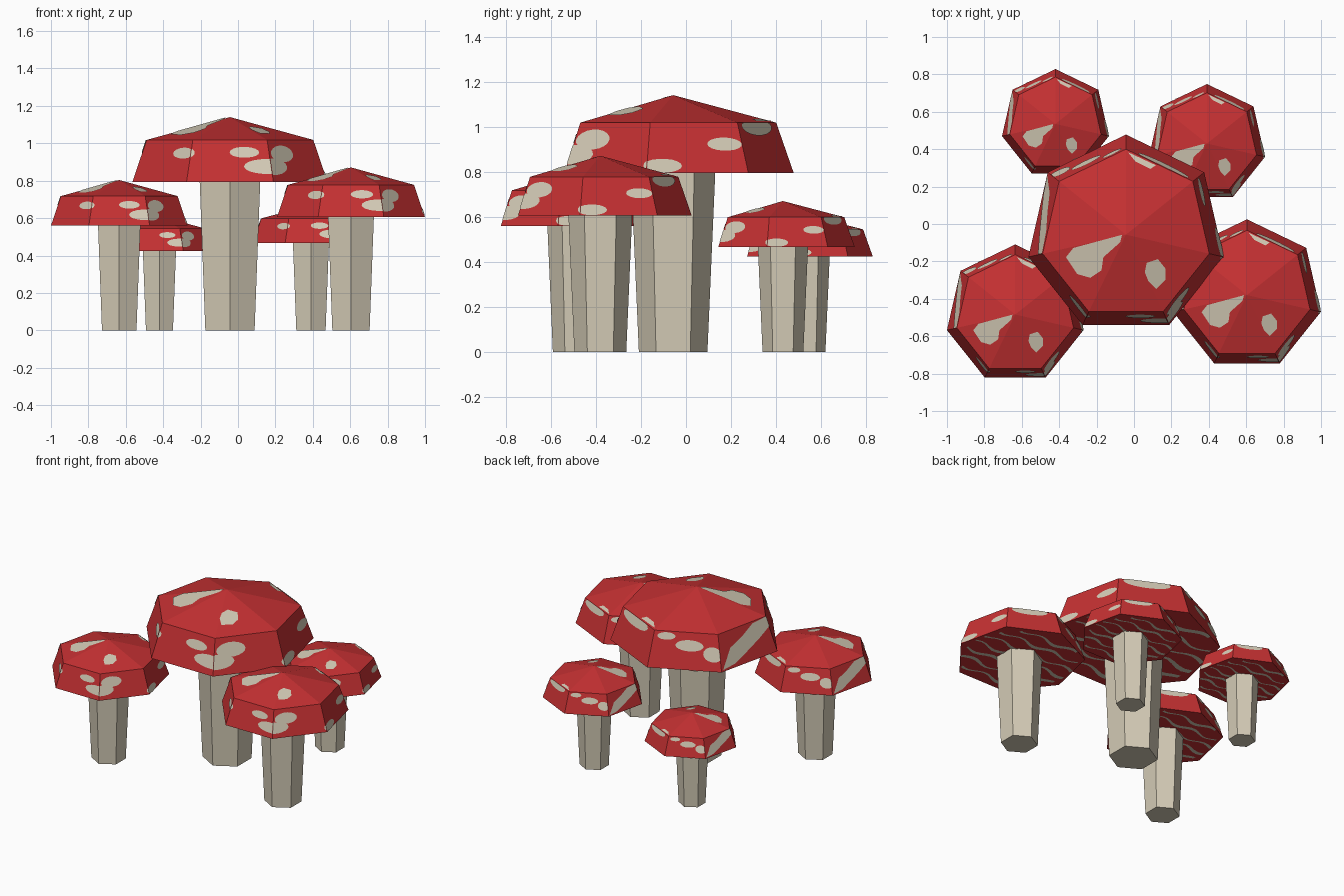
import bpy, bmesh
from math import sin, cos, pi, sqrt
from mathutils import Vector

cube = bpy.data.objects.get("Cube")
if cube:
    bpy.data.objects.remove(cube, do_unlink=True)

SIDES = 7
BASE_Z, SHOULDER_Z, APEX_Z = 0.794, 1.018, 1.14
RIM_R, SHOULDER_R = 0.535, 0.457
LIFT = 0.004          # height of painted plates above the surface


def material(name, colour):
    mat = bpy.data.materials.new(name)
    mat.use_nodes = True
    mat.diffuse_color = (*colour, 1)
    mat.node_tree.nodes["Principled BSDF"].inputs["Base Color"].default_value = (*colour, 1)
    return mat


red = material("cap red", (0.56, 0.03, 0.032))
cream = material("cream", (0.66, 0.60, 0.47))


def corner(k, r, z):
    a = -pi / 2 + (k - 0.5) * 2 * pi / SIDES
    return Vector((r * cos(a), r * sin(a), z))


def clamp(x, lo, hi):
    return max(lo, min(hi, x))


def add_plate(bm, points, normal):
    """Flat cream patch floating just above a face."""
    face = bm.faces.new([bm.verts.new(p + normal * LIFT) for p in points])
    face.material_index = 1
    face.normal_update()
    if face.normal.dot(normal) < 0:
        face.normal_flip()


def side_plate(bm, k, outline):
    """Patch on side k; u runs -1..1 across, v runs 0..1 upward."""
    b0, b1 = corner(k, RIM_R, BASE_Z), corner(k + 1, RIM_R, BASE_Z)
    t0, t1 = corner(k, SHOULDER_R, SHOULDER_Z), corner(k + 1, SHOULDER_R, SHOULDER_Z)
    normal = (b1 - b0).cross(t0 - b0).normalized()
    points = []
    for u, v in outline:
        t, v = (clamp(u, -1, 1) + 1) / 2, clamp(v, 0, 1)
        p = b0.lerp(b1, t).lerp(t0.lerp(t1, t), v)
        if not points or (p - points[-1]).length > 0.001:
            points.append(p)
    if (points[0] - points[-1]).length < 0.001:
        points.pop()
    add_plate(bm, points, normal)


def ellipse(u, v, ru, rv, n=18):
    return [(u + ru * cos(2 * pi * i / n), v + rv * sin(2 * pi * i / n)) for i in range(n)]


def roof_plate(bm, k, outline):
    """Patch on roof sector k, outlined in plan (hundredths of a unit)."""
    apex = Vector((0, 0, APEX_Z))
    s0, s1 = corner(k, SHOULDER_R, SHOULDER_Z), corner(k + 1, SHOULDER_R, SHOULDER_Z)
    n = (s1 - s0).cross(apex - s0).normalized()
    points = []
    for x, y in outline:
        x, y = x / 100, y / 100
        points.append(Vector((x, y, APEX_Z - (n.x * x + n.y * y) / n.z)))
    add_plate(bm, points, n)


# Faceted cap
bm = bmesh.new()
rim = [bm.verts.new(corner(k, RIM_R, BASE_Z)) for k in range(SIDES)]
shoulder = [bm.verts.new(corner(k, SHOULDER_R, SHOULDER_Z)) for k in range(SIDES)]
apex = bm.verts.new((0, 0, APEX_Z))
bm.faces.new(rim[::-1])
for k in range(SIDES):
    j = (k + 1) % SIDES
    bm.faces.new((rim[k], rim[j], shoulder[j], shoulder[k]))
    bm.faces.new((shoulder[k], shoulder[j], apex))

# Oval spots on the sides: side, centre u, centre v, half width, half height
for k, *spot in [
    (0, 0.37, 0.7, 0.38, 0.13), (0, 0.9, 0.36, 0.56, 0.18), (0, -1.1, 0.68, 0.2, 0.12),
    (1, -0.5, 0.66, 0.45, 0.2), (1, -0.9, 0.36, 0.5, 0.2), (1, 1.05, 0.15, 0.12, 0.1),
    (2, -0.7, 0.14, 0.4, 0.14), (2, 0.62, 0.57, 0.37, 0.13),
    (3, -0.1, 0.92, 0.75, 0.18),
    (4, 0.12, 0.65, 0.42, 0.15), (4, 0.8, 0.45, 0.28, 0.2), (4, -0.6, 0.87, 0.28, 0.1),
    (6, 0.73, 0.68, 0.43, 0.13),
]:
    side_plate(bm, k, ellipse(*spot))

# Long diagonal streak on one side
side_plate(bm, 5, [(-0.95, 0.05), (-0.5, 0.1), (0, 0.3), (0.5, 0.5), (1, 0.72),
                   (1, 1), (0.4, 0.95), (-0.1, 0.72), (-0.6, 0.55)])

# Roof spots
roof_plate(bm, 6, [(-32, -12), (-28, -7), (-2, 0), (-3, -4), (-12, -12),
                   (-13, -19), (-19, -23), (-26, -21)])
roof_plate(bm, 1, [(11, -15), (17, -13), (21, -18), (21, -24), (16, -29), (12, -25), (10, -20)])
roof_plate(bm, 3, [(1, 44), (16, 37), (13, 35), (5, 39)])

# Wavy gill streaks underneath
STEPS = 18
for row in range(-3, 4):
    y0 = row * 0.125
    half = sqrt((RIM_R * 0.88) ** 2 - y0 ** 2)
    edges = []
    for i in range(STEPS + 1):
        x = half * (2 * i / STEPS - 1)
        y = y0 + 0.025 * sin(19 * x + 2 * row)
        w = 0.014 + 0.006 * sin(11 * x + row)
        edges.append([Vector((x, y + s * w, BASE_Z)) for s in (-1, 1)])
    for a, b in zip(edges, edges[1:]):
        add_plate(bm, [a[0], b[0], b[1], a[1]], Vector((0, 0, -1)))

cap_mesh = bpy.data.meshes.new("cap")
bm.to_mesh(cap_mesh)
bm.free()
cap_mesh.materials.append(red)
cap_mesh.materials.append(cream)

# Six-sided stem, widening upward
bm = bmesh.new()
bmesh.ops.create_cone(bm, cap_ends=True, segments=6, radius1=0.152, radius2=0.187, depth=0.8)
for v in bm.verts:
    a = round(6 * Vector((v.co.x, v.co.y)).angle_signed(Vector((0, 1))) / (2 * pi)) * pi / 3
    r = Vector((v.co.x, v.co.y)).length
    v.co = (r * sin(a), r * cos(a), v.co.z + 0.4)
bmesh.ops.recalc_face_normals(bm, faces=bm.faces)
stem_mesh = bpy.data.meshes.new("stem")
bm.to_mesh(stem_mesh)
bm.free()
stem_mesh.materials.append(cream)

# Cluster: name, x, y, width scale, height scale
for name, x, y, width, height in [
    ("centre", -0.043, -0.057, 1, 1),
    ("front_a", -0.635, -0.484, 0.7, 0.705),
    ("front_b", 0.604, -0.38, 0.757, 0.764),
    ("back_a", 0.39, 0.43, 0.595, 0.588),
    ("back_b", -0.42, 0.535, 0.548, 0.535),
]:
    for part, mesh in (("cap", cap_mesh), ("stem", stem_mesh)):
        obj = bpy.data.objects.new(f"{name}_mushroom_{part}", mesh)
        obj.location = (x, y, 0)
        obj.scale = (width, width, height)
        bpy.context.collection.objects.link(obj)
